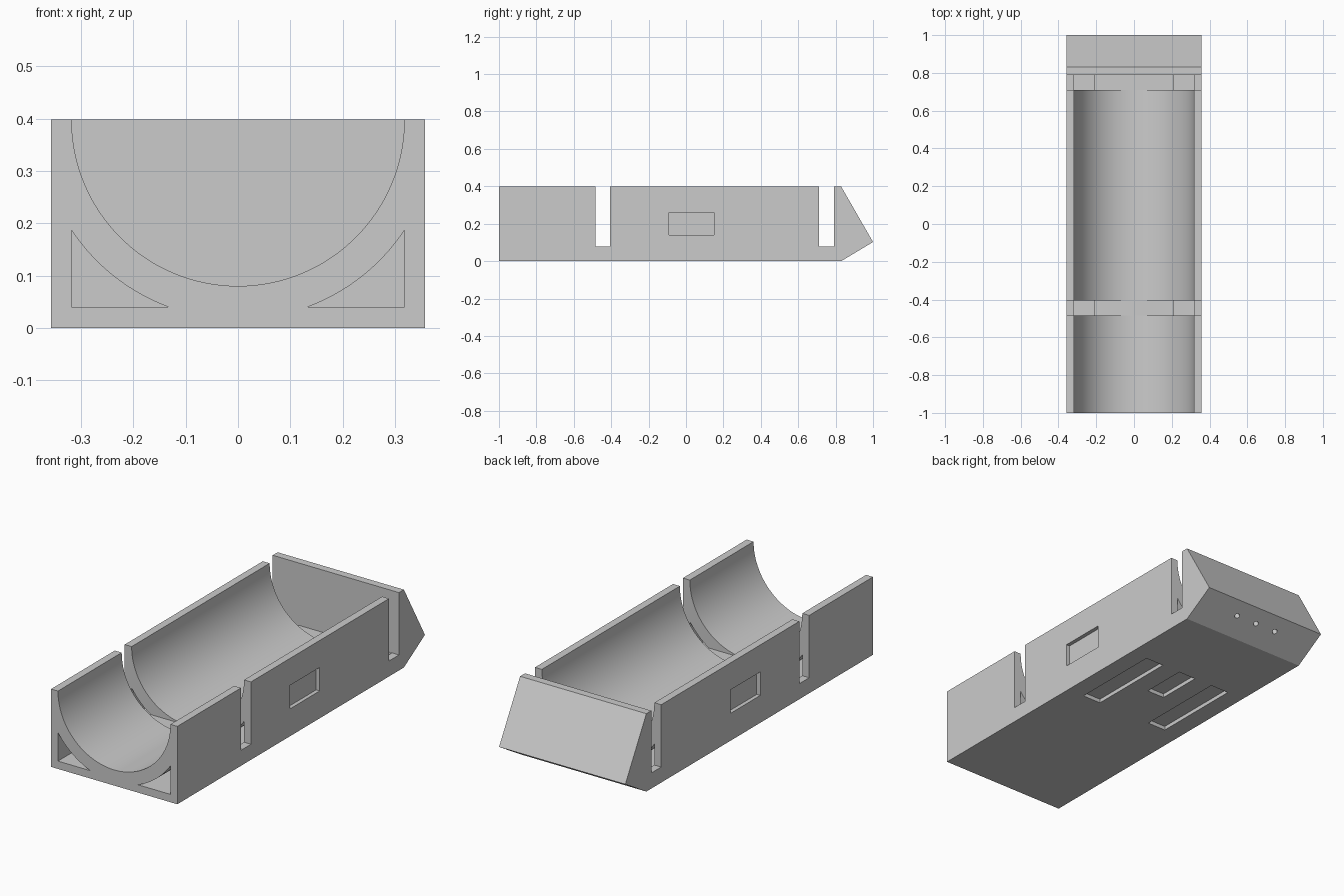
import bpy, bmesh, math
from mathutils import Vector, Matrix

cube = bpy.data.objects.get("Cube")
if cube:
    bpy.data.objects.remove(cube, do_unlink=True)

HALF_W, HEIGHT, NOSE_Y = 0.357, 0.398, 0.83
TROUGH_R, TUNNEL_R, INNER_W, FLOOR = 0.318, 0.382, 0.318, 0.04

grey = bpy.data.materials.new("light grey")
grey.use_nodes = True
color = (0.6, 0.6, 0.6, 1)
grey.diffuse_color = color
grey.node_tree.nodes["Principled BSDF"].inputs["Base Color"].default_value = color


def add_mesh(name, bm):
    bmesh.ops.recalc_face_normals(bm, faces=bm.faces)
    mesh = bpy.data.meshes.new(name)
    bm.to_mesh(mesh)
    bm.free()
    mesh.materials.append(grey)
    obj = bpy.data.objects.new(name, mesh)
    bpy.context.collection.objects.link(obj)
    return obj


def prism(name, profile, axis, start, end):
    """Extrude a 2D profile along x (profile is y, z) or y (profile is x, z)."""
    bm = bmesh.new()
    place = (lambda p: (start, p[0], p[1])) if axis == "x" else (lambda p: (p[0], start, p[1]))
    face = bm.faces.new([bm.verts.new(place(p)) for p in profile])
    moved = bmesh.ops.extrude_face_region(bm, geom=[face])["geom"]
    step = Vector((end - start, 0, 0)) if axis == "x" else Vector((0, end - start, 0))
    bmesh.ops.translate(bm, vec=step, verts=[v for v in moved if isinstance(v, bmesh.types.BMVert)])
    return add_mesh(name, bm)


def box(name, x, y, z):
    return prism(name, [(y[0], z[0]), (y[1], z[0]), (y[1], z[1]), (y[0], z[1])], "x", *x)


def arc(radius, a, b, steps):
    """Points on a circle about the trough axis."""
    angles = [a + (b - a) * i / steps for i in range(steps + 1)]
    return [(radius * math.cos(t), HEIGHT + radius * math.sin(t)) for t in angles]


# Body with a wedge nose
hull = prism("cradle_body", [(-1, 0), (NOSE_Y, 0), (1, 0.102), (NOSE_Y, HEIGHT), (-1, HEIGHT)],
             "x", -HALF_W, HALF_W)


def cut(cutter):
    cutter.hide_render = True
    mod = hull.modifiers.new("cut", "BOOLEAN")
    mod.operation, mod.solver, mod.object = "DIFFERENCE", "EXACT", cutter
    bpy.context.view_layer.objects.active = hull
    bpy.ops.object.modifier_apply(modifier=mod.name)
    bpy.data.objects.remove(cutter, do_unlink=True)


# Round trough
cut(prism("trough_cutter", arc(TROUGH_R, math.pi, 2 * math.pi, 64)
          + [(TROUGH_R, 0.6), (-TROUGH_R, 0.6)], "y", -1.1, 0.75))

# Cross slots
for y in ((-0.485, -0.405), (0.71, 0.79)):
    cut(box("slot_cutter", (-0.5, 0.5), y, (0.0795, 0.6)))

# Corner tunnels and side pockets
low = -math.asin((HEIGHT - FLOOR) / TUNNEL_R)
high = -math.acos(INNER_W / TUNNEL_R)
for side in (-1, 1):
    tunnel = arc(TUNNEL_R, low, high, 20) + [(INNER_W, FLOOR)]
    cut(prism("tunnel_cutter", [(side * x, z) for x, z in tunnel], "y", -1.1, 0.789))
    cut(box("side_pocket_cutter", (side * (HALF_W - 0.02), side * 0.5), (-0.09, 0.15), (0.14, 0.26)))

# Underside pockets
for x, y0 in (((-0.26, -0.155), -0.075), ((-0.05, 0.05), 0.165), ((0.155, 0.26), -0.075)):
    cut(box("base_pocket_cutter", x, (y0, 0.405), (-0.1, 0.02)))

# Small holes in the lower nose face
normal = Vector((0, 0.102, -0.17)).normalized()
turn = normal.to_track_quat("Z", "Y").to_matrix().to_4x4()
for x in (-0.12, 0, 0.12):
    bm = bmesh.new()
    spot = Matrix.Translation(Vector((x, 0.93, 0.06)))
    bmesh.ops.create_cone(bm, cap_ends=True, segments=24, radius1=0.013, radius2=0.013,
                          depth=0.08, matrix=spot @ turn)
    cut(add_mesh("hole_cutter", bm))

# Smooth curves, crisp edges
bpy.ops.object.select_all(action="DESELECT")
hull.select_set(True)
bpy.context.view_layer.objects.active = hull
bpy.ops.object.shade_smooth_by_angle(angle=math.radians(20))
